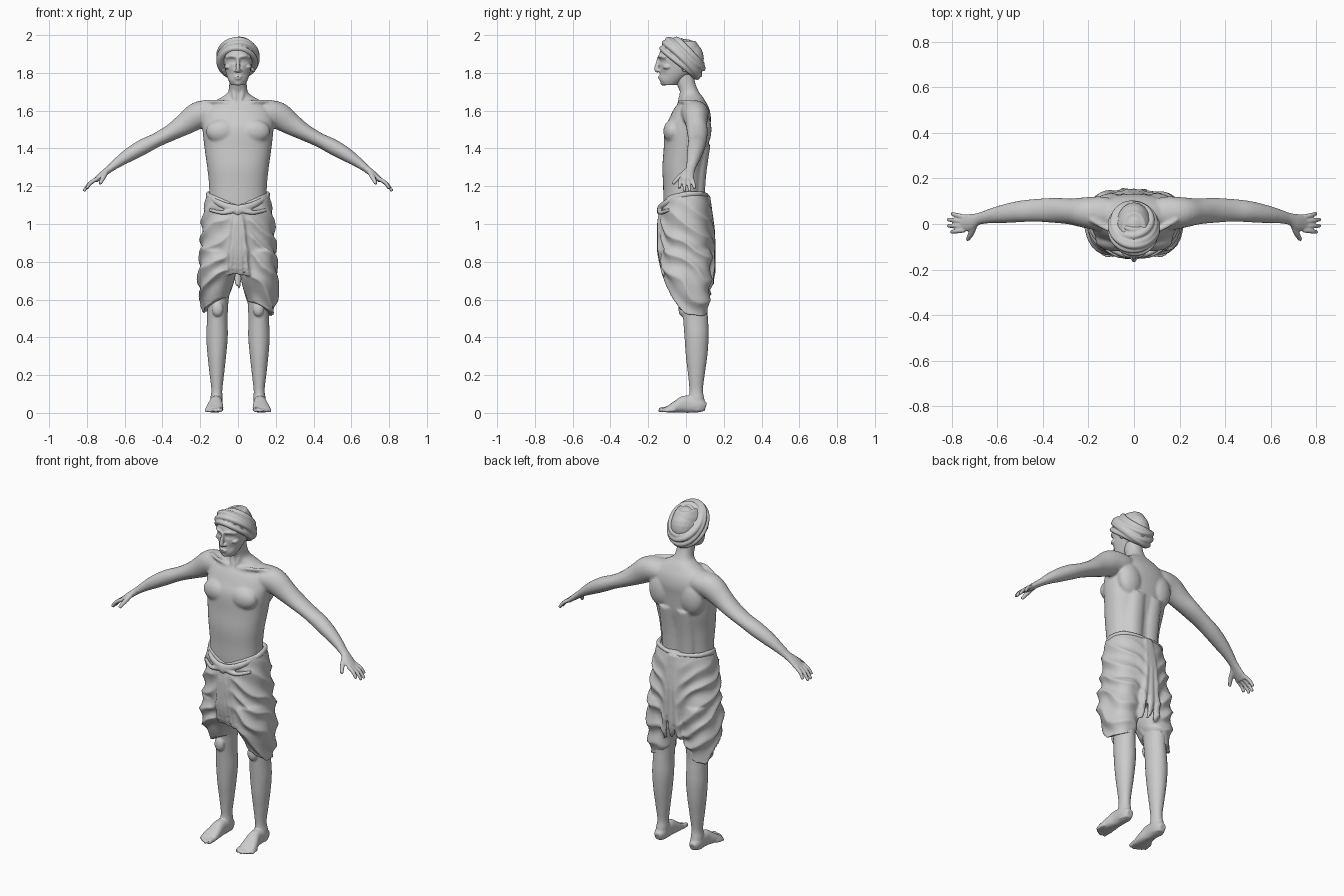
import bpy, bmesh, math
from mathutils import Vector, Matrix, noise

X, Y, Z = Vector((1, 0, 0)), Vector((0, 1, 0)), Vector((0, 0, 1))


def spline(pts, sub):
    """Catmull-Rom resampling of (x, y, z, ra, rb) points."""
    out = []
    for i in range(len(pts) - 1):
        p = [pts[max(0, min(len(pts) - 1, i + k))] for k in (-1, 0, 1, 2)]
        for j in range(sub):
            t = j / sub
            out.append([0.5 * (2 * b + (c - a) * t + (2 * a - 5 * b + 4 * c - d) * t * t
                               + (3 * b - a - 3 * c + d) * t ** 3) for a, b, c, d in zip(*p)])
    return out + [list(pts[-1])]


def tube(bm, pts, n=24, axis=None, ref=Y, e=2.0, sub=4):
    """Skin of super-elliptic sections along a path; axis fixes the section plane."""
    path, rings = spline(pts, sub), []
    for i, p in enumerate(path):
        a, b = path[max(i - 1, 0)], path[min(i + 1, len(path) - 1)]
        t = axis or (Vector(b[:3]) - Vector(a[:3])).normalized()
        u = ref.cross(t).normalized()
        v = t.cross(u)
        ring = []
        for k in range(n):
            c, s = math.cos(2 * math.pi * k / n), math.sin(2 * math.pi * k / n)
            c, s = [math.copysign(abs(q) ** (2 / e), q) for q in (c, s)]
            ring.append(bm.verts.new(Vector(p[:3]) + u * c * p[3] + v * s * p[4]))
        rings.append(ring)
    for r, q in zip(rings, rings[1:]):
        for k in range(n):
            bm.faces.new((r[k], r[(k + 1) % n], q[(k + 1) % n], q[k]))
    bm.faces.new(rings[0][::-1])
    bm.faces.new(rings[-1])


def blob(bm, c, r):
    m = Matrix.Translation(c) @ Matrix.Diagonal((*r, 1))
    bmesh.ops.create_icosphere(bm, subdivisions=3, radius=1, matrix=m)


def finish(name, bm, voxel, iters, post=None):
    """Fuse overlapping volumes, relax, then sculpt with an optional vertex function."""
    bmesh.ops.recalc_face_normals(bm, faces=bm.faces)
    me = bpy.data.meshes.new(name)
    bm.to_mesh(me)
    bm.free()
    ob = bpy.data.objects.new(name, me)
    bpy.context.collection.objects.link(ob)
    rm = ob.modifiers.new("fuse", 'REMESH')
    rm.mode, rm.voxel_size = 'VOXEL', voxel
    sm = ob.modifiers.new("relax", 'SMOOTH')
    sm.factor, sm.iterations = 0.5, iters
    dg = bpy.context.evaluated_depsgraph_get()
    new = bpy.data.meshes.new_from_object(ob.evaluated_get(dg))
    ob.modifiers.clear()
    ob.data = new
    if post:
        moved = [post(v.co.copy(), v.normal.copy()) for v in new.vertices]
        for v, co in zip(new.vertices, moved):
            v.co = co
    new.polygons.foreach_set("use_smooth", [True] * len(new.polygons))
    new.update()
    return ob


def clamp(v):
    return max(0.0, min(1.0, v))


# Torso, neck and arms
bm = bmesh.new()
tube(bm, [(0, -.01, 1.0, .15, .10), (0, -.015, 1.1, .152, .104), (0, -.015, 1.2, .153, .106),
          (0, -.013, 1.3, .163, .112), (0, .0, 1.4, .177, .118), (0, .007, 1.5, .188, .12),
          (0, .022, 1.56, .19, .11), (0, .03, 1.61, .17, .093), (0, .035, 1.65, .125, .068),
          (0, .03, 1.675, .08, .057), (0, .018, 1.7, .052, .05), (0, -.002, 1.75, .046, .05),
          (0, -.01, 1.81, .046, .052)], n=48, axis=Z, e=2.25)
for s in (-1, 1):
    tube(bm, [(s * a, b, c, d, f) for a, b, c, d, f in (
        (.05, .04, 1.595, .055, .06), (.14, .045, 1.59, .065, .075), (.21, .05, 1.575, .072, .068),
        (.28, .055, 1.53, .059, .057), (.35, .06, 1.487, .045, .055), (.43, .06, 1.445, .038, .05),
        (.5, .055, 1.41, .041, .047), (.57, .045, 1.37, .037, .041), (.63, .035, 1.33, .028, .032),
        (.685, .022, 1.288, .018, .025))])
    blob(bm, (s * .085, -.07, 1.49), (.085, .05, .065))      # chest
    blob(bm, (s * .1, .085, 1.5), (.075, .05, .1))           # shoulder blade
    tube(bm, [(s * .05, .06, 1.05, .05, .035), (s * .052, .066, 1.25, .055, .04),
              (s * .055, .09, 1.42, .055, .04)], axis=Z)
    tube(bm, [(s * .018, -.035, 1.635, .01, .01), (s * .1, -.03, 1.65, .01, .01),
              (s * .19, .02, 1.645, .01, .012)], n=12, ref=Z)
    tube(bm, [(s * .035, -.01, 1.75, .012, .012), (s * .012, -.036, 1.645, .009, .009)], n=12)
finish("torso_and_arms", bm, .0078, 3)

# Hands
bm = bmesh.new()
for s in (-1, 1):
    tube(bm, [(s * a, b, c, d, f) for a, b, c, d, f in (
        (.655, .029, 1.311, .022, .028), (.685, .022, 1.288, .019, .026),
        (.72, .008, 1.26, .017, .036), (.755, .003, 1.23, .013, .038))])
    for y0, tx, ty, tz in ((.031, .80, .046, 1.188), (.011, .817, .02, 1.174),
                           (-.009, .817, -.008, 1.174), (-.027, .802, -.036, 1.188)):
        tube(bm, [(s * .745, y0, 1.24, .011, .011),
                  (s * (.757 + tx) / 2, (y0 + ty) / 2, (1.25 + tz) / 2, .0105, .0105),
                  (s * tx, ty, tz, .008, .008)], n=12)
    tube(bm, [(s * .70, -.005, 1.272, .014, .014), (s * .715, -.042, 1.243, .012, .013),
              (s * .731, -.07, 1.213, .008, .009)], n=12, ref=X)
finish("hands", bm, .0042, 3)

# Lower legs and bare feet
bm = bmesh.new()
for s in (-1, 1):
    tube(bm, [(s * a, b, c, d, f) for a, b, c, d, f in (
        (.10, .03, .72, .07, .08), (.105, .045, .62, .058, .073), (.108, .047, .55, .055, .067),
        (.11, .052, .48, .055, .066), (.111, .056, .40, .057, .064), (.112, .056, .30, .049, .057),
        (.112, .055, .2, .038, .044), (.112, .054, .12, .029, .036), (.114, .056, .07, .033, .042),
        (.115, .06, .01, .03, .042))], axis=Z)
    tube(bm, [(s * .115, .104, .03, .02, .022), (s * .115, .07, .04, .034, .038),
              (s * .116, .0, .046, .034, .046), (s * .12, -.045, .034, .042, .034),
              (s * .125, -.085, .022, .047, .021), (s * .127, -.108, .016, .044, .014)], ref=Z, e=2.4)
    blob(bm, (s * .108, -.02, .55), (.03, .02, .04))         # knee
    for tx, ty, r in ((.094, -.143, .014), (.117, -.146, .0105), (.135, -.138, .01),
                      (.152, -.126, .0095), (.167, -.11, .009)):
        tube(bm, [(s * (tx - .003), ty + .055, r + .006, r, r), (s * tx, ty + .02, r + .004, r, r),
                  (s * tx, ty, r, r * .9, r * .8)], n=12, ref=Z)
finish("legs_and_feet", bm, .006, 2,
       lambda c, n: Vector((c.x, c.y, max(c.z, 0))))

# Head and face
bm = bmesh.new()
blob(bm, (0, -.01, 1.875), (.08, .105, .105))
tube(bm, [(0, -.088, 1.735, .036, .038), (0, -.078, 1.76, .05, .06), (0, -.056, 1.8, .064, .083),
          (0, -.045, 1.84, .072, .095), (0, -.042, 1.88, .077, .102), (0, -.03, 1.93, .075, .1),
          (0, -.02, 1.97, .05, .07)], n=40, axis=Z, e=2.2)
tube(bm, [(0, -.14, 1.882, .009, .012), (0, -.149, 1.85, .009, .012), (0, -.156, 1.818, .012, .012),
          (0, -.145, 1.806, .009, .008)], n=16)
blob(bm, (0, -.118, 1.748), (.024, .018, .016))              # chin
blob(bm, (0, -.139, 1.779), (.021, .01, .005))               # lips
blob(bm, (0, -.136, 1.769), (.019, .01, .006))
for s in (-1, 1):
    blob(bm, (s * .013, -.142, 1.812), (.009, .012, .008))
    blob(bm, (s * .05, -.098, 1.832), (.022, .026, .015))
    blob(bm, (s * .08, -.005, 1.835), (.013, .02, .033))     # ear
    tube(bm, [(s * .01, -.141, 1.884, .008, .008), (s * .036, -.136, 1.889, .008, .008),
              (s * .064, -.105, 1.88, .007, .008)], n=12, ref=Z)


def face(c, n):
    if c.y < -.07:
        d = ((abs(c.x) - .033) / .02) ** 2 + ((c.z - 1.862) / .011) ** 2
        c.y += .013 * math.exp(-d) - .007 * math.exp(-3 * d)
        c.y += .006 * math.exp(-((abs(c.x) - .042) / .015) ** 2 - ((c.z - 1.795) / .02) ** 2)
    return c


finish("head", bm, .004, 3, face)

# Turban: tilted wound rolls around a cap
bm = bmesh.new()
blob(bm, (0, 0, -.01), (.098, .122, .045))
blob(bm, (0, .01, .03), (.044, .05, .03))
for i, (h, rx, ry, r) in enumerate(((-.043, .09, .112, .017), (-.022, .097, .121, .019), (.0, .096, .12, .02),
                                    (.02, .086, .109, .02), (.036, .073, .092, .018), (.042, .056, .07, .014))):
    loop = []
    for k in range(25):
        a = 2 * math.pi * k / 24
        w = .008 * math.sin(a + i * 1.9) + .003 * math.sin(2 * a + i)
        loop.append((rx * math.cos(a), ry * math.sin(a), h + w, r, r * .8))
    tube(bm, loop, n=14, ref=Z, sub=2)
bm.transform(Matrix.Translation((0, -.01, 1.885)) @ Matrix.Rotation(math.radians(-45), 4, 'X'))
finish("turban", bm, .0045, 2)

# Draped waistcloth with two leg wraps and gathered pleats
bm = bmesh.new()
tube(bm, [(0, -.005, 1.165, .163, .116), (0, .0, 1.08, .183, .135), (0, .005, .95, .195, .143),
          (0, .006, .85, .2, .142), (0, .005, .75, .18, .12)], n=48, axis=Z, e=2.3)
for s in (-1, 1):
    tube(bm, [(s * a, b, c, d, f) for a, b, c, d, f in (
        (.10, .005, .86, .1, .136), (.11, .006, .74, .1, .13), (.114, .018, .66, .092, .112),
        (.118, .035, .575, .068, .082))], n=36, axis=Z, e=2.2)
for tx in (-.04, -.012, .018, .05):                          # front pleats
    tube(bm, [(tx * .25, -.132, 1.09, .012, .014), (tx * .6, -.142, .95, .013, .013),
              (tx * .9, -.136, .82, .013, .013), (tx, -.11, .71, .01, .014)], n=12, axis=Z)
for tx in (-.045, 0, .05):                                   # back pleats
    tube(bm, [(tx * .3, .112, 1.15, .014, .016), (tx * .6, .14, .95, .016, .014),
              (tx, .138, .72, .018, .014), (tx, .118, .65, .014, .014)], n=12, axis=Z)


def folds(c, n):
    ang = abs(math.atan2(c.x, -c.y))
    wob = noise.noise(c * 7 + Vector((3, 1, 0)))
    ph = (c.z + .11 * ang) / .1 * math.pi + 1.6 * wob + (0.9 if c.x > 0 else 0)
    ridge = 1 - 2 * abs(math.sin(ph))
    amp = .0085 * clamp((1.14 - c.z) / .12) * clamp((abs(c.x) - .03) / .06)
    if abs(n.z) < .8:
        c += n * (amp * ridge + .005 * wob)
    hem = clamp((.76 - c.z) / .17)                           # slanted hems
    c.z += hem * (-(abs(c.x) - .115) * .5 - (c.y - .035) * .25 - (.022 if c.x > 0 else 0))
    c.z -= .065 * clamp((c.z - 1.0) / .16) * clamp(-c.y / .12) * (1 - clamp(abs(c.x) / .17))
    return c


finish("waistcloth", bm, .008, 3, folds)

# Rolled waistband and knot
bm = bmesh.new()
for s in (-1, 1):
    tube(bm, [(s * a, b, c, d, f) for a, b, c, d, f in (
        (0, -.137, 1.08, .016, .022), (.05, -.133, 1.09, .013, .02), (.11, -.1, 1.115, .013, .017),
        (.157, -.02, 1.152, .013, .017), (.135, .065, 1.16, .013, .014), (.06, .102, 1.155, .013, .012),
        (0, .106, 1.15, .015, .012))], n=14, ref=Z)
    tube(bm, [(s * .01, -.142, 1.075, .012, .014), (s * .08, -.134, 1.06, .011, .012),
              (s * .15, -.09, 1.075, .008, .01)], n=14, ref=Z)
blob(bm, (0, -.139, 1.07), (.026, .016, .026))
finish("waistband", bm, .0055, 3)
